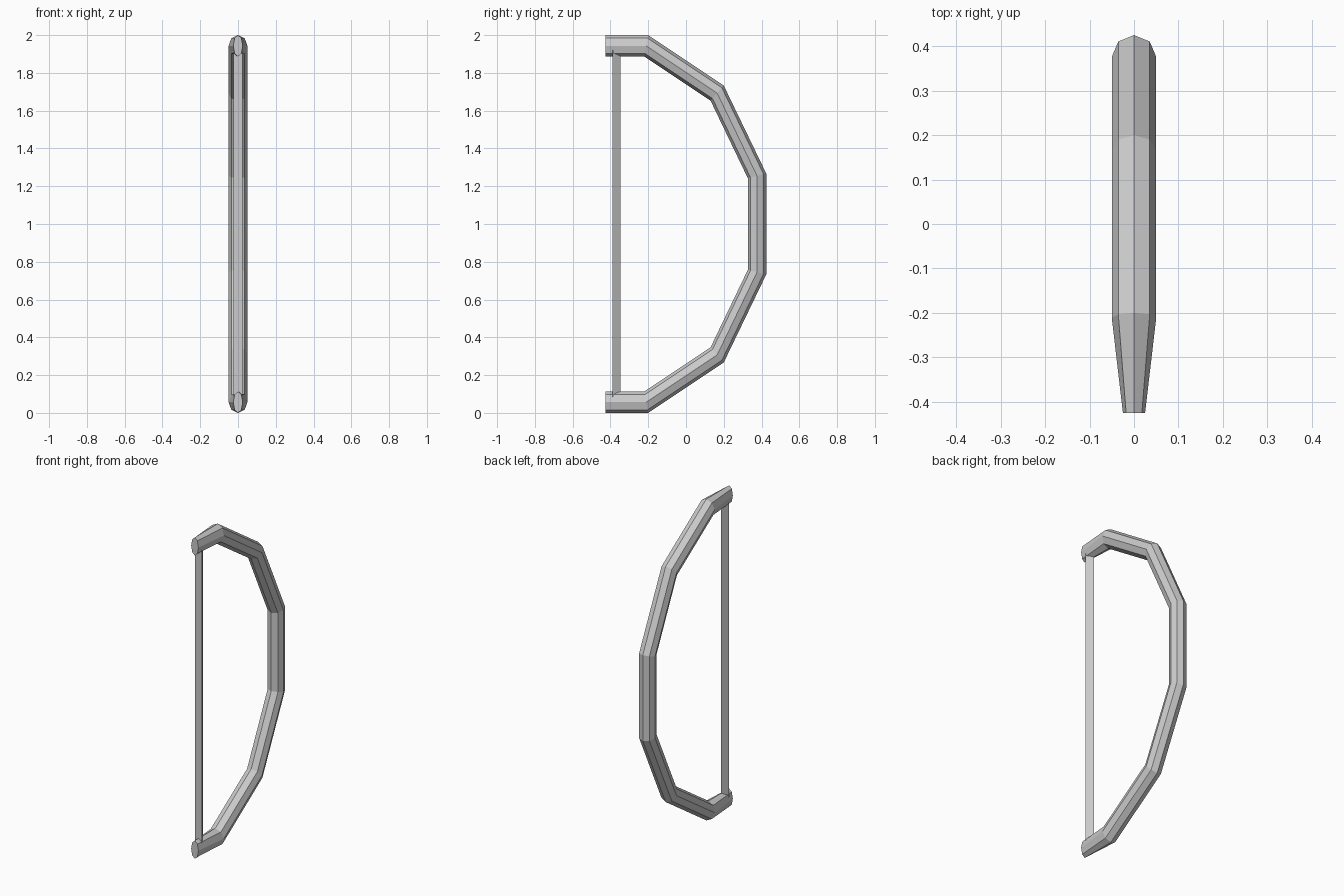
import bpy, bmesh
from math import cos, sin, pi

if "Cube" in bpy.data.objects:
    bpy.data.objects.remove(bpy.data.objects["Cube"])


def loft(name, rings):
    """Skin equal-sized rings of points and cap both ends."""
    bm = bmesh.new()
    loops = [[bm.verts.new(p) for p in ring] for ring in rings]
    n = len(loops[0])
    for a, b in zip(loops, loops[1:]):
        for i in range(n):
            j = (i + 1) % n
            bm.faces.new((a[i], a[j], b[j], b[i]))
    bm.faces.new(loops[0][::-1])
    bm.faces.new(loops[-1])
    bmesh.ops.recalc_face_normals(bm, faces=bm.faces)
    mesh = bpy.data.meshes.new(name)
    bm.to_mesh(mesh)
    bm.free()
    obj = bpy.data.objects.new(name, mesh)
    bpy.context.collection.objects.link(obj)
    return obj


# Upper limb stations: outer (y, z), inner (y, z), half width in x
upper = [
    ((-0.425, 2.0), (-0.425, 1.887), 0.025),
    ((-0.2, 2.0), (-0.222, 1.887), 0.05),
    ((0.2, 1.733), (0.13, 1.653), 0.05),
    ((0.425, 1.267), (0.327, 1.243), 0.05),
]
# Mirror the stations about z = 1 for the lower limb
lower = [((o[0], 2 - o[1]), (i[0], 2 - i[1]), w) for o, i, w in reversed(upper)]


def octagon(outer, inner, width):
    cy, cz = (outer[0] + inner[0]) / 2, (outer[1] + inner[1]) / 2
    hy, hz = outer[0] - cy, outer[1] - cz
    return [(width * sin(k * pi / 4),
             cy + hy * cos(k * pi / 4),
             cz + hz * cos(k * pi / 4)) for k in range(8)]


# Bent bow limbs with tapered tips
loft("bow_limbs", [octagon(*s) for s in upper + lower])

# Three-sided string, flat side to the front
triangle = [(-0.025, -0.389), (0.025, -0.389), (0, -0.346)]
loft("bow_string", [[(x, y, z) for x, y in triangle] for z in (0.06, 1.94)])
